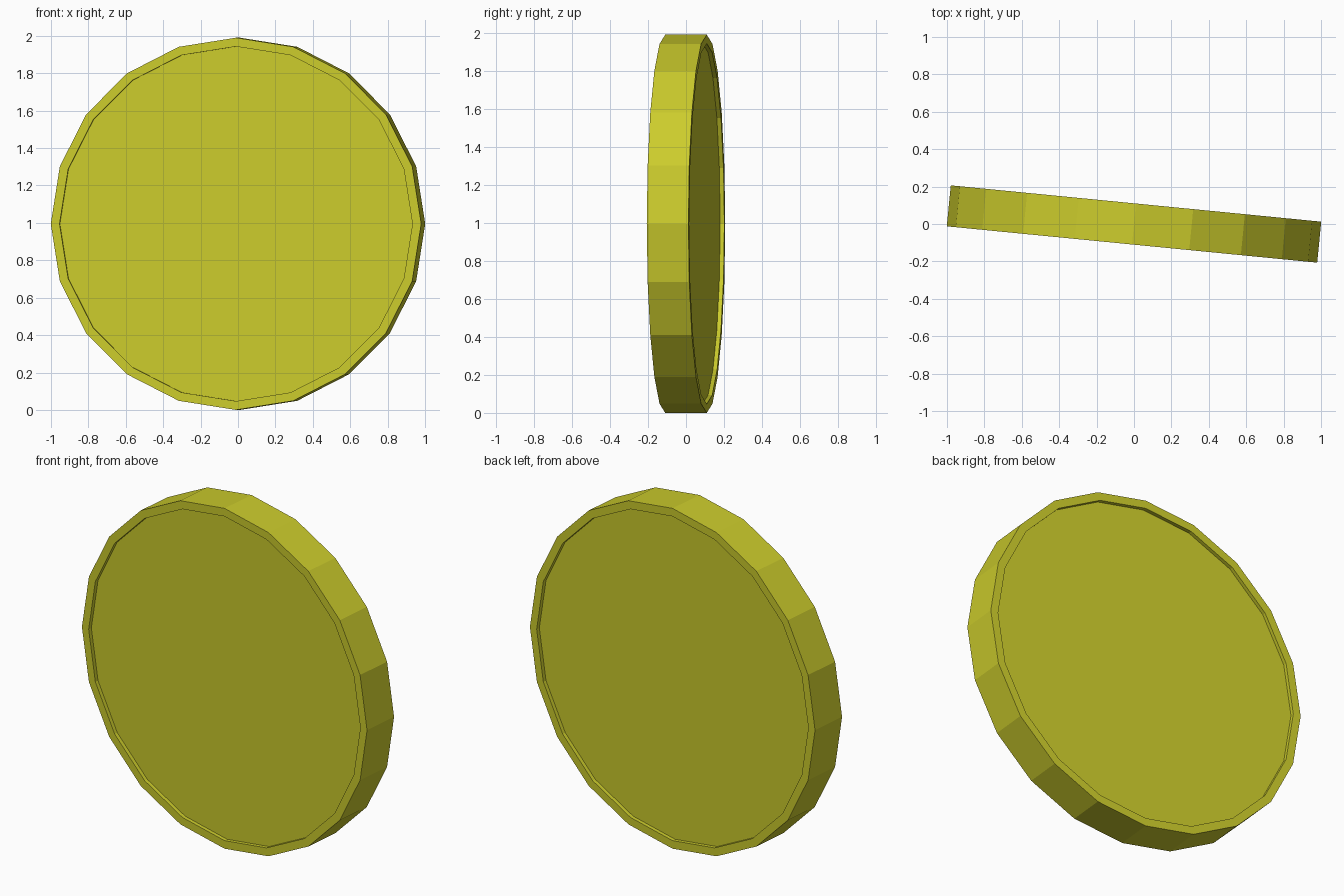
import bpy, bmesh
from math import cos, sin, pi, radians
from mathutils import Matrix

if "Cube" in bpy.data.objects:
    bpy.data.objects.remove(bpy.data.objects["Cube"])

SIDES = 20
R, R_IN = 0.995, 0.948        # outer rim and recess radius
HALF, RECESS = 0.11, 0.022    # half thickness and recess depth

# Cross-section (radius, y) from front panel over the rim to back panel
floor = HALF - RECESS
profile = [(R_IN, -floor), (R_IN, -HALF), (R, -HALF),
           (R, HALF), (R_IN, HALF), (R_IN, floor)]

bm = bmesh.new()
rings = []
for r, y in profile:
    rings.append([bm.verts.new((r * cos(2 * pi * i / SIDES), y, r * sin(2 * pi * i / SIDES)))
                  for i in range(SIDES)])

# Rim walls
for a, b in zip(rings, rings[1:]):
    for i in range(SIDES):
        j = (i + 1) % SIDES
        bm.faces.new((a[i], a[j], b[j], b[i]))

# Recessed front and back panels
bm.faces.new(rings[0])
bm.faces.new(rings[-1])
bmesh.ops.recalc_face_normals(bm, faces=bm.faces)

# Slight turn about the vertical, standing on the ground
bm.transform(Matrix.Translation((0, 0, R)) @ Matrix.Rotation(radians(-5.6), 4, 'Z'))

mesh = bpy.data.meshes.new("rimmed_disc")
bm.to_mesh(mesh)
bm.free()
disc = bpy.data.objects.new("rimmed_disc", mesh)
bpy.context.collection.objects.link(disc)

# Yellow finish
mat = bpy.data.materials.new("yellow")
mat.diffuse_color = (0.6, 0.6, 0.025, 1)
mat.use_nodes = True
mat.node_tree.nodes["Principled BSDF"].inputs["Base Color"].default_value = mat.diffuse_color
mesh.materials.append(mat)
